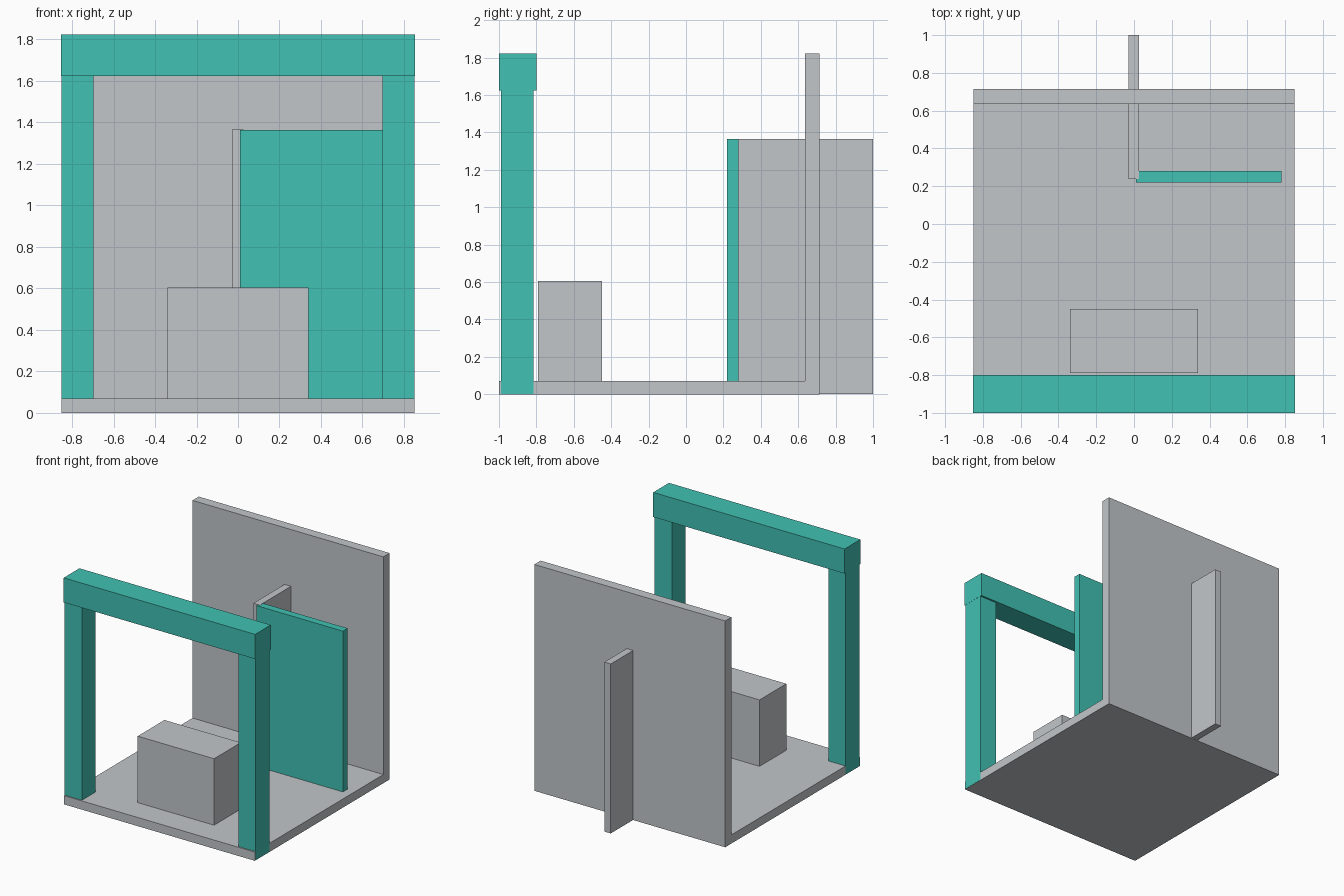
import bpy

if "Cube" in bpy.data.objects:
    bpy.data.objects.remove(bpy.data.objects["Cube"])


def material(name, rgb):
    mat = bpy.data.materials.new(name)
    mat.diffuse_color = (*rgb, 1.0)
    mat.use_nodes = True
    mat.node_tree.nodes["Principled BSDF"].inputs["Base Color"].default_value = mat.diffuse_color
    return mat


GREY = material("light grey", (0.54, 0.565, 0.585))
TEAL = material("teal", (0.053, 0.533, 0.451))


def box(name, x, y, z, mat):
    """Box spanning the given (min, max) ranges."""
    mid = [(a + b) / 2 for a, b in (x, y, z)]
    bpy.ops.mesh.primitive_cube_add(size=1, location=mid)
    ob = bpy.context.object
    ob.name = name
    ob.scale = [b - a for a, b in (x, y, z)]
    bpy.ops.object.transform_apply(location=False, rotation=False, scale=True)
    ob.data.materials.append(mat)
    return ob


# Floor slab and back wall
box("floor", (-0.85, 0.85), (-1.0, 0.635), (0, 0.07), GREY)
box("back_wall", (-0.85, 0.85), (0.635, 0.715), (0, 1.822), GREY)

# Fin passing through the back wall, with a side panel at its front end
box("fin", (-0.03, 0.027), (0.238, 1.0), (0.001, 1.365), GREY)
box("side_panel", (0.01, 0.78), (0.22, 0.28), (0.002, 1.364), TEAL)

# Block standing on the floor
box("block", (-0.34, 0.34), (-0.79, -0.45), (0.002, 0.605), GREY)

# Front gate: two posts and a wider beam
for side, name in ((-1, "left_post"), (1, "right_post")):
    x = sorted((side * 0.697, side * 0.851))
    box(name, x, (-0.99, -0.815), (0.001, 1.63), TEAL)
box("beam", (-0.852, 0.852), (-1.0, -0.80), (1.625, 1.823), TEAL)
